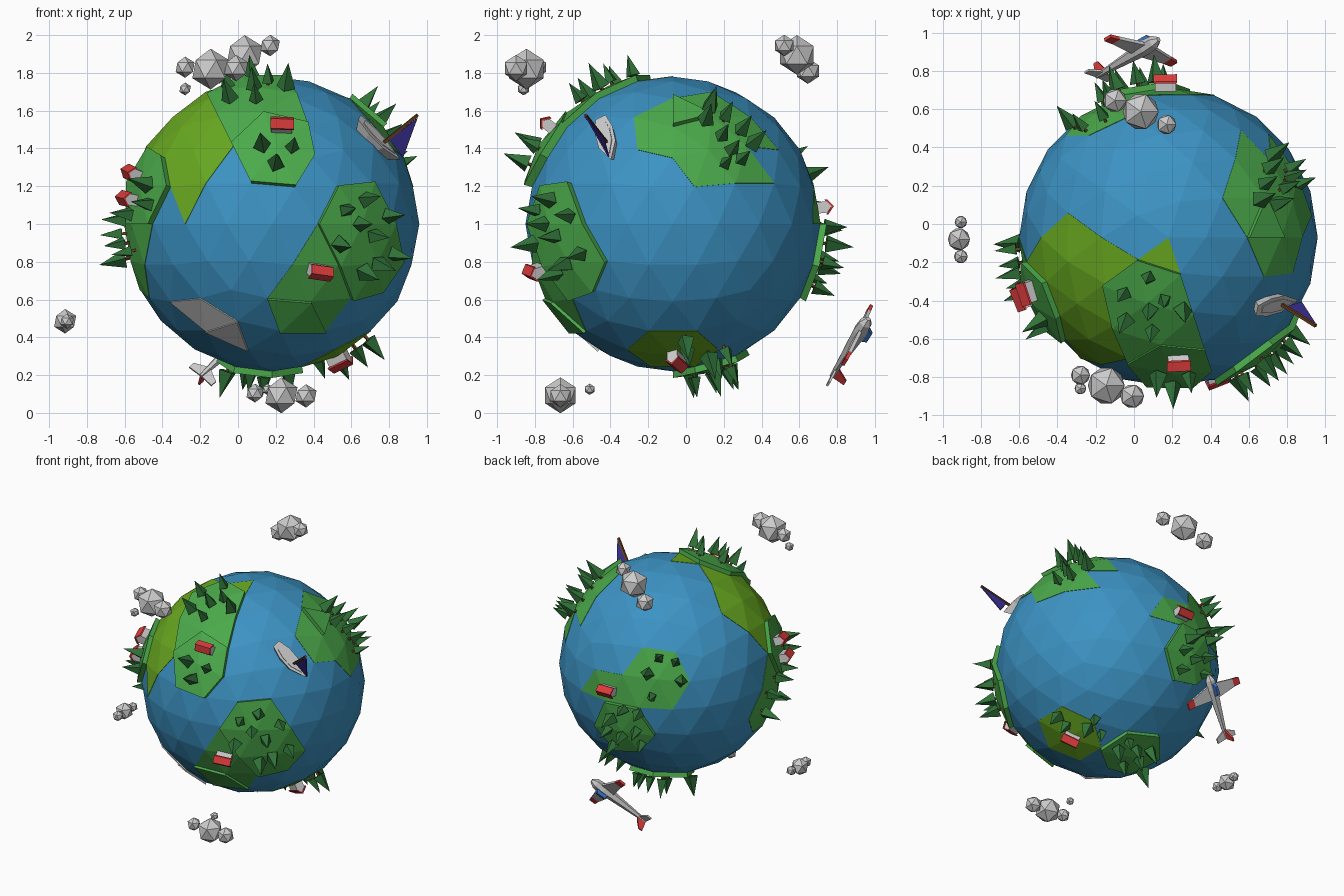
import bpy, bmesh, math, random
from mathutils import Vector, Matrix

if "Cube" in bpy.data.objects:
    bpy.data.objects.remove(bpy.data.objects["Cube"])

random.seed(4)
C, R = Vector((0.18, -0.07, 1.0)), 0.78


def material(name, rgb):
    m = bpy.data.materials.new(name)
    m.diffuse_color = (*rgb, 1)
    m.use_nodes = True
    m.node_tree.nodes["Principled BSDF"].inputs["Base Color"].default_value = m.diffuse_color
    return m


OCEAN = material("ocean", (.045, .29, .55))
GRASS = material("grass", (.07, .40, .07))
LIME = material("lime_grass", (.14, .40, .015))
TREE = material("tree_green", (.03, .17, .04))
WOOD = material("wood", (.16, .055, .015))
RED = material("red", (.72, .045, .045))
WHITE = material("white", (.85, .85, .85))
SAIL = material("sail_blue", (.045, .03, .30))
GLASS = material("glass_blue", (.04, .18, .55))


def finish(bm, name, mat=None, loc=(0, 0, 0)):
    bmesh.ops.recalc_face_normals(bm, faces=bm.faces)
    me = bpy.data.meshes.new(name)
    bm.to_mesh(me)
    bm.free()
    ob = bpy.data.objects.new(name, me)
    ob.location = loc
    if mat:
        me.materials.append(mat)
    bpy.context.collection.objects.link(ob)
    return ob


def frame(pos, ax, ay, az):
    m = Matrix((ax, ay, az)).transposed().to_4x4()
    m.translation = pos
    return m


def prism(name, outline, lo, hi, mat, m, taper=1.0):
    """Outline in local xy, extruded along local z from lo to hi."""
    bm = bmesh.new()
    a = [bm.verts.new(m @ Vector((x * taper, y * taper, lo))) for x, y in outline]
    b = [bm.verts.new(m @ Vector((x, y, hi))) for x, y in outline]
    bm.faces.new(a)
    bm.faces.new(b)
    for i in range(len(a)):
        j = (i + 1) % len(a)
        bm.faces.new((a[i], a[j], b[j], b[i]))
    return finish(bm, name, mat)


# Map a spot in a view to a direction on the globe
X, Y, Z = Vector((1, 0, 0)), Vector((0, 1, 0)), Vector((0, 0, 1))


def oblique(right, depth, cx, cy):
    r, d = Vector(right).normalized(), Vector(depth).normalized()
    return r, d.cross(r), d, cx, cy, 110, -110


VIEWS = {
    "front": (X, Z, -Y, .18, 1, R, R),
    "right": (Y, Z, X, -.07, 1, R, R),
    "left": (Y, Z, -X, -.07, 1, R, R),
    "top": (X, Y, Z, .18, -.07, R, R),
    "back_left": oblique((-.809, -.588, 0), (-.533, .733, .423), 666, 662),
    "back_right": oblique((-.809, .588, 0), (.524, .721, -.454), 1107, 667),
}


def spot(view, p):
    r, u, d, cx, cy, sx, sy = VIEWS[view]
    a, b = (p[0] - cx) / sx, (p[1] - cy) / sy
    return (r * a + u * b + d * math.sqrt(max(0, 1 - a * a - b * b))).normalized()


def inside(view, poly, n):
    r, u, d, cx, cy, sx, sy = VIEWS[view]
    if n.dot(d) < .1:
        return False
    px, py = n.dot(r) * sx + cx, n.dot(u) * sy + cy
    hit = False
    for (x1, y1), (x2, y2) in zip(poly, poly[1:] + poly[:1]):
        if (y1 > py) != (y2 > py) and px < (x2 - x1) * (py - y1) / (y2 - y1) + x1:
            hit = not hit
    return hit


def land(name, mat, h, hexes=(), faces=(), view="front", poly=None):
    """Patch of globe facets: rings round vertices, single facets or a polygon, lifted by h."""
    bm = bmesh.new()
    bmesh.ops.create_icosphere(bm, subdivisions=3, radius=R)
    keep = set()
    for n in hexes:
        keep |= set(max(bm.verts, key=lambda v: v.co.dot(Vector(n))).link_faces)
    for p in faces:
        n = spot(view, p)
        keep.add(max(bm.faces, key=lambda f: f.calc_center_median().normalized().dot(n)))
    if poly:
        keep |= {f for f in bm.faces if inside(view, poly, f.calc_center_median().normalized())}
    bmesh.ops.delete(bm, geom=[f for f in bm.faces if f not in keep], context='FACES')
    new = bmesh.ops.extrude_face_region(bm, geom=bm.faces[:])["geom"]
    for v in new:
        if isinstance(v, bmesh.types.BMVert):
            v.co *= 1 + h / R
    return finish(bm, name, mat, C)


# Globe
bm = bmesh.new()
bmesh.ops.create_icosphere(bm, subdivisions=3, radius=R)
finish(bm, "globe", OCEAN, C)

# Flat and raised land
F, H = .003, .035
land("north_meadow", LIME, F, view="top", poly=[(-.35, .1), (-.03, -.12), (.19, -.04), (.26, -.28),
     (0, -.4), (0, -.6), (-.1, -.66), (-.2, -.76), (-.42, -.62), (-.6, -.2)])
land("north_hill", GRASS, H, [(-.138, -.425, .894)], [(.268, 1.585), (.005, 1.51)])
land("north_lower_hill", GRASS, H + .01, [(.007, -.863, .506)])
land("south_east_meadow", GRASS, F, [(.447, -.85, -.276)], [(.475, .543), (.22, .67)])
land("south_east_hill", GRASS, H, [(.588, -.809, 0), (.682, -.694, -.232)])
land("south_east_ledge", GRASS, .02, (), [(.26, .54), (.355, .487)])
land("west_meadow", GRASS, F, [(-.959, -.161, -.232), (-.951, -.309, 0)])
land("west_hill", GRASS, H, [(-.870, -.434, .232)])
land("east_meadow", GRASS, F, view="right", poly=[(-.28, 1.55), (-.1, 1.72), (.28, 1.64), (.5, 1.38),
     (.3, 1.39), (.48, 1.2), (.03, 1.2), (-.07, 1.36), (-.28, 1.42)])
land("east_ledge", GRASS, .03, (), [(0, 1.59)], "right")
land("back_meadow", GRASS, F, [(-.447, .85, .276)], view="back_left",
     poly=[(580, 668), (640, 668), (640, 725), (592, 708)])
land("back_hill", GRASS, H, [(-.143, .96, -.232)])
land("bottom_meadow", LIME, F, [(.447, 0, -.894)])
land("bottom_hill", GRASS, H, [(-.08, .26, -.96)])
land("rock_plate", None, .008, (), [(-.245, .543), (-.126, .504)])
land("rock_step", None, .015, (), [(-.038, .415)])


# Trees: square pyramids on short trunks, pointing away from the globe
def grove(name, view, points, lift=0.0):
    crowns, trunks = bmesh.new(), bmesh.new()
    for p in points:
        n, s = spot(view, p), random.uniform(.8, 1.15)
        rot = n.to_track_quat('Z', 'Y').to_matrix().to_4x4() @ Matrix.Rotation(random.uniform(0, 1.5), 4, 'Z')
        for b, r1, r2, depth, at in ((crowns, .045 * s, 0, .13 * s, R + lift + .02 + .065 * s),
                                     (trunks, .01, .01, .06, R + lift)):
            bmesh.ops.create_cone(b, cap_ends=True, segments=4, radius1=r1, radius2=r2, depth=depth,
                                  matrix=Matrix.Translation(C + n * at) @ rot)
    finish(crowns, name + "_crowns", TREE)
    finish(trunks, name + "_trunks", WOOD)


grove("north_trees", "top", [(.08, -.27), (-.04, -.35), (.16, -.38), (.25, -.43), (-.03, -.48),
      (.09, -.43), (.1, -.53)], .02)
grove("north_lower_trees", "front", [(.28, 1.38), (.2, 1.3), (.13, 1.39)], .03)
grove("south_east_trees", "front", [(.55, 1.07), (.65, 1.12), (.52, .9), (.69, .94), (.76, 1.04),
      (.62, 1.0), (.64, .76), (.79, .85), (.71, .8)], .02)
grove("west_trees", "left", [(-.48, 1.2), (-.52, 1.1), (-.25, 1.02), (-.2, .9), (-.1, .82),
      (-.3, .86), (-.13, .95), (-.35, 1.05)])
grove("east_trees", "right", [(.12, 1.6), (.2, 1.55), (.28, 1.48), (.23, 1.38), (.18, 1.45),
      (.34, 1.41), (.2, 1.31), (.1, 1.53), (.28, 1.33)])
grove("back_trees", "back_left", [(653, 658), (669, 662), (642, 673), (674, 680), (646, 695)])
grove("back_hill_trees", "back_left", [(609, 714), (620, 706), (634, 710), (606, 724), (632, 726),
      (619, 730), (611, 738), (637, 738)], .02)
grove("bottom_trees", "back_right", [(1056, 720), (1064, 728), (1084, 730), (1091, 722), (1098, 735)])
grove("bottom_hill_trees", "back_right", [(1115, 747), (1124, 740), (1135, 755), (1121, 760),
      (1145, 747), (1140, 764), (1132, 746)], .02)

# Houses: gabled box with a red roof
HOUSES = [((.05, -.63, .5), (1, 0, 0), .04), ((.25, -.72, -.25), (1, 0, -.25), .01),
          ((-.72, -.28, .26), (.1, 1, 0), .03), ((-.75, -.31, .13), (.1, 1, 0), .03),
          ((.36, .02, -.73), (1, -.5, .4), .0), ((-.02, .99, .11), (1, 0, 0), .0)]
for i, (n, axis, lift) in enumerate(HOUSES):
    n = Vector(n).normalized()
    side = n.cross(Vector(axis)).normalized()
    m = frame(C + n * (R + lift), side, n, side.cross(n))
    prism(f"house_walls_{i}", [(-.03, -.02), (.03, -.02), (.03, .04), (0, .065), (-.03, .04)],
          -.055, .055, WHITE, m)
    prism(f"house_roof_{i}", [(-.04, .034), (0, .066), (.04, .034), (.04, .044), (0, .077), (-.04, .044)],
          -.062, .062, RED, m)

# Sailing boat
up = Vector((.70, -.44, .566)).normalized()
side = up.cross(Vector((.21, .06, -.23))).normalized()
fwd = side.cross(up)
base = Vector((.735, -.42, 1.45)) - up * .02
m = frame(base, fwd, side, up)
half = [(-.15, .03), (-.06, .052), (.05, .05)]
hull = half + [(.165, 0)] + [(x, -y) for x, y in reversed(half)]
prism("boat_hull", hull, -.03, .035, None, m, .7)
prism("boat_deck", [(x * .75, y * .65) for x, y in hull], .035, .04, WHITE, m)
prism("boat_mast", [(.03, .008), (.046, .008), (.046, -.008), (.03, -.008)], 0, .29, WOOD, m)
prism("boat_sail", [(.045, .07), (.165, .06), (.05, .28)], -.004, .004, SAIL, frame(base, fwd, up, -side))

# Aeroplane
f = Vector((.67, .40, .625)).normalized()
up = Vector((-.066, .871, -.486))
up = (up - f * up.dot(f)).normalized()
w = up.cross(f)
pos = Vector((.045, .915, .42))
m = frame(pos, f, w, up)
bm = bmesh.new()
rings = []
for x, r in ((-.36, .012), (-.12, .03), (.02, .042), (.09, .036), (.125, .014)):
    rings.append([bm.verts.new(m @ Vector((x, r * math.cos(k * math.pi / 3), r * math.sin(k * math.pi / 3))))
                  for k in range(6)])
for a, b in zip(rings, rings[1:]):
    for k in range(6):
        bm.faces.new((a[k], a[k - 1], b[k - 1], b[k]))
bm.faces.new(rings[0])
bm.faces.new(rings[-1])
finish(bm, "plane_body")
prism("plane_cockpit", [(-.03, .02), (.075, .016), (.075, -.016), (-.03, -.02)], .06, .02, GLASS, m, .6)
for s, tag in ((1, "left"), (-1, "right")):
    prism("plane_wing_" + tag, [(.06, 0), (.02, s * .18), (-.04, s * .18), (-.06, 0)], -.012, .006, None, m)
    prism("plane_wing_tip_" + tag, [(.02, s * .18), (.01, s * .235), (-.04, s * .235), (-.04, s * .18)],
          -.012, .006, RED, m)
    prism("plane_tailplane_" + tag, [(-.29, 0), (-.33, s * .08), (-.365, s * .08), (-.36, 0)],
          -.006, .006, None, m)
prism("plane_fin", [(-.28, 0), (-.34, .08), (-.37, .08), (-.36, 0)], -.006, .006, RED, frame(pos, f, up, -w))

# Clouds: clusters of faceted balls (x, y, z, radius)
CLOUDS = {
    "front_cloud": [(-.145, -.845, 1.82, .108), (-.28, -.79, 1.83, .056), (-.01, -.9, 1.825, .07),
                    (-.28, -.86, 1.715, .034)],
    "back_cloud": [(.035, .587, 1.895, .105), (-.1, .645, 1.81, .068), (.17, .52, 1.945, .057)],
    "side_cloud": [(-.915, -.08, .485, .065), (-.905, .01, .485, .036), (-.905, -.17, .485, .04)],
    "bottom_cloud": [(.23, -.665, .093, .095), (.09, -.665, .105, .05), (.36, -.665, .09, .062),
                     (.155, -.51, .125, .03)],
}
for name, balls in CLOUDS.items():
    bm = bmesh.new()
    for x, y, z, r in balls:
        bmesh.ops.create_icosphere(bm, subdivisions=1, radius=r, matrix=Matrix.Translation((x, y, z)))
    finish(bm, name)
